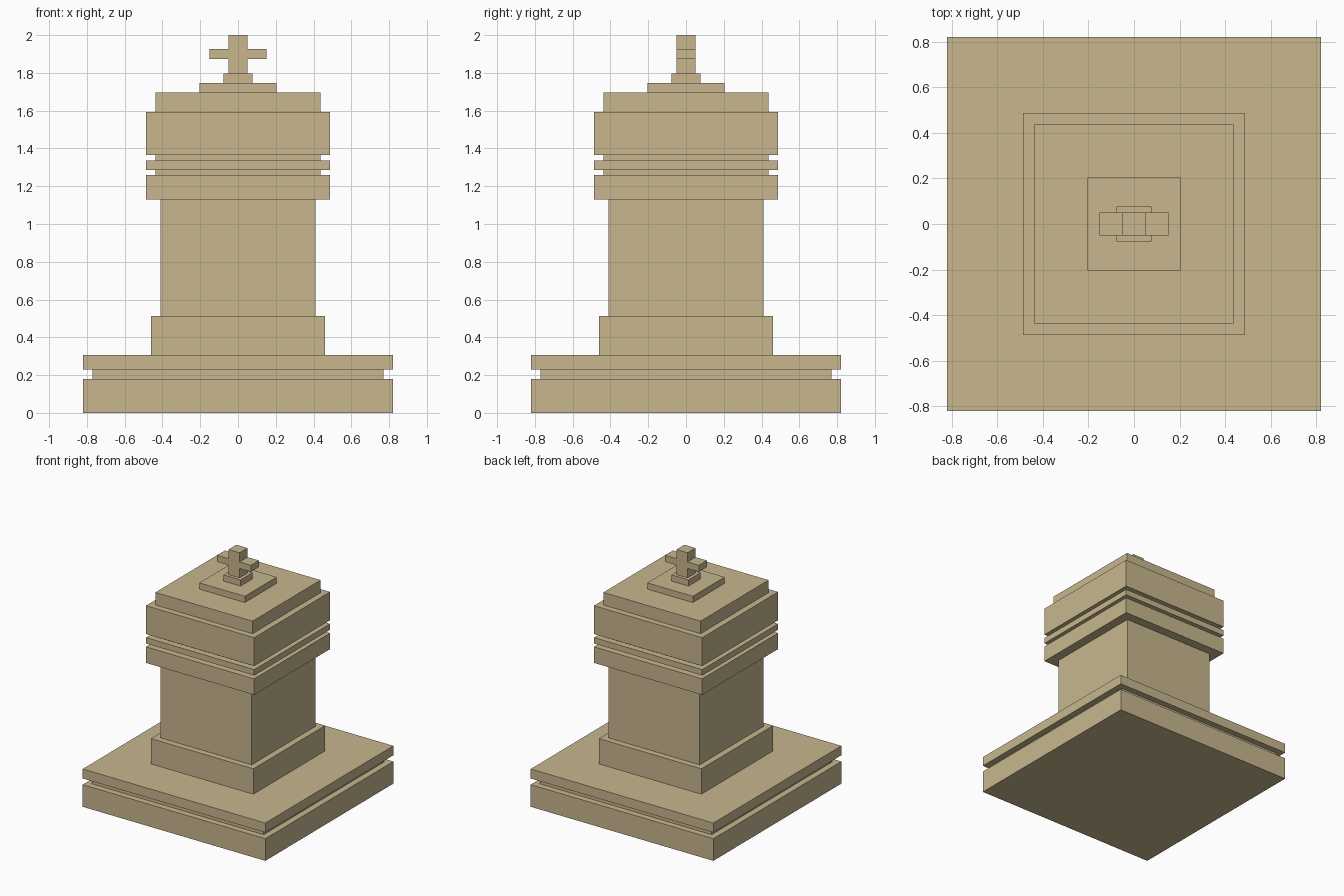
import bpy
import bmesh

cube = bpy.data.objects.get("Cube")
if cube:
    bpy.data.objects.remove(cube, do_unlink=True)

# Single sandstone colour
stone = bpy.data.materials.new("sandstone")
stone.use_nodes = True
colour = (0.578, 0.474, 0.275, 1.0)
stone.diffuse_color = colour
stone.node_tree.nodes["Principled BSDF"].inputs["Base Color"].default_value = colour


def finish(name, bm):
    """Turn a bmesh into a flat-shaded stone object."""
    bmesh.ops.recalc_face_normals(bm, faces=bm.faces)
    mesh = bpy.data.meshes.new(name)
    bm.to_mesh(mesh)
    bm.free()
    mesh.materials.append(stone)
    obj = bpy.data.objects.new(name, mesh)
    bpy.context.collection.objects.link(obj)
    return obj


def slab(name, half, bottom, top):
    """Square block centred on the vertical axis."""
    bm = bmesh.new()
    bmesh.ops.create_cube(bm, size=1.0)
    bmesh.ops.scale(bm, vec=(2 * half, 2 * half, top - bottom), verts=bm.verts)
    bmesh.ops.translate(bm, vec=(0, 0, (top + bottom) / 2), verts=bm.verts)
    return finish(name, bm)


# Stacked square tiers from the ground up: name, half width, top height
tiers = [
    ("base_plinth", 0.82, 0.18),
    ("base_groove", 0.77, 0.23),
    ("base_ledge", 0.82, 0.307),
    ("shaft_foot", 0.46, 0.513),
    ("shaft", 0.41, 1.13),
    ("lower_collar", 0.486, 1.26),
    ("lower_groove", 0.436, 1.287),
    ("middle_band", 0.486, 1.335),
    ("upper_groove", 0.436, 1.364),
    ("capital", 0.486, 1.594),
    ("cap_slab", 0.436, 1.696),
    ("cap_step", 0.204, 1.747),
    ("cross_foot", 0.077, 1.797),
]
bottom = 0.0
for name, half, top in tiers:
    slab(name, half, bottom, top)
    bottom = top

# Cross: half outline mirrored across x, then extruded through its depth
depth = 0.051
right_side = [(0.05, bottom), (0.05, 1.873), (0.152, 1.873),
              (0.152, 1.926), (0.05, 1.926), (0.05, 2.0)]
outline = right_side + [(-x, z) for x, z in reversed(right_side)]
bm = bmesh.new()
face = bm.faces.new([bm.verts.new((x, -depth, z)) for x, z in outline])
extruded = bmesh.ops.extrude_face_region(bm, geom=[face], use_keep_orig=True)
moved = [v for v in extruded["geom"] if isinstance(v, bmesh.types.BMVert)]
bmesh.ops.translate(bm, vec=(0, 2 * depth, 0), verts=moved)
finish("cross", bm)
